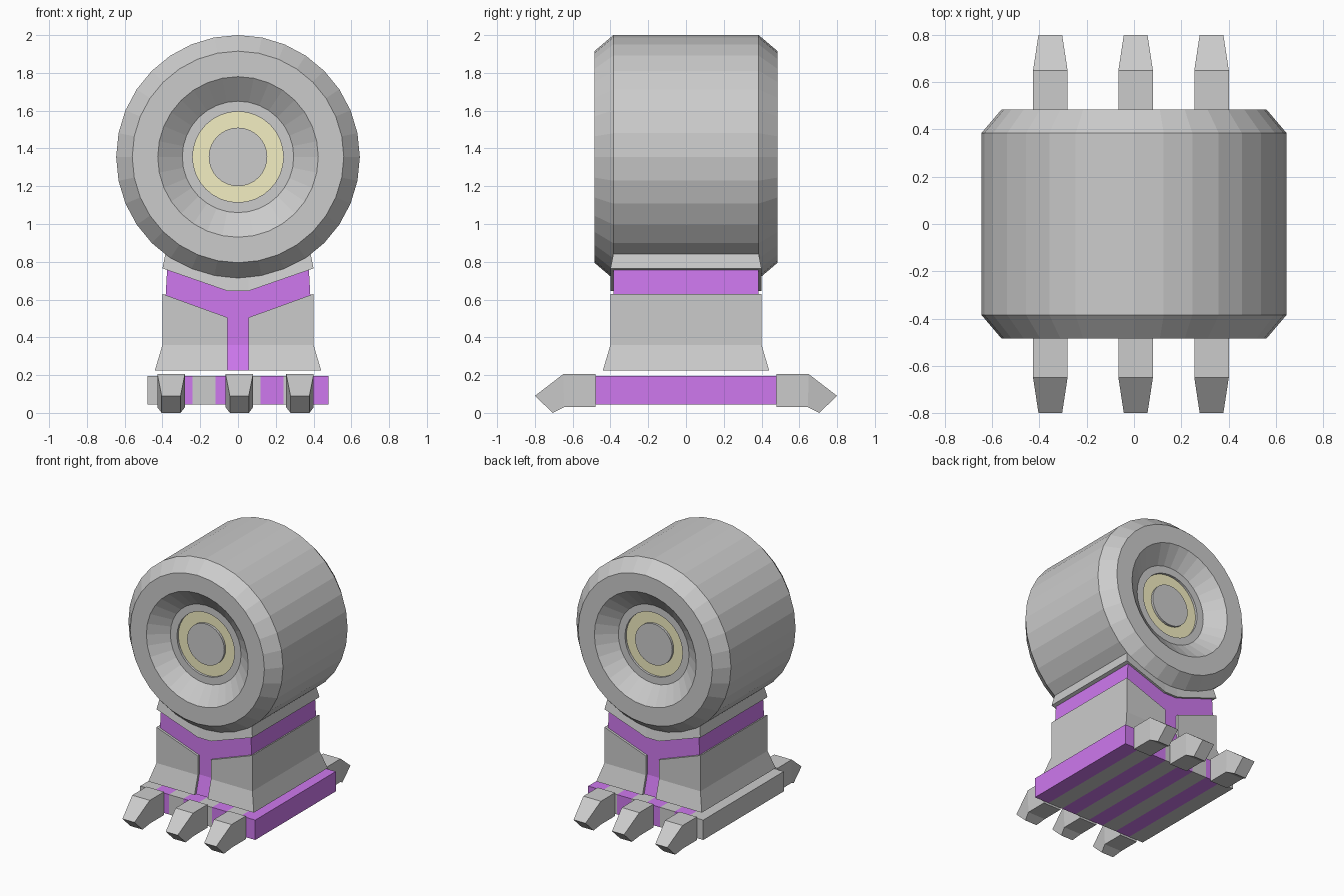
import bpy, bmesh, math

if "Cube" in bpy.data.objects:
    bpy.data.objects.remove(bpy.data.objects["Cube"])


def material(name, rgb):
    m = bpy.data.materials.new(name)
    m.diffuse_color = (*rgb, 1)
    m.use_nodes = True
    m.node_tree.nodes["Principled BSDF"].inputs["Base Color"].default_value = m.diffuse_color
    return m


PURPLE = material("purple", (0.62, 0.19, 0.86))
YELLOW = material("yellow", (0.90, 0.86, 0.54))


def finish(name, bm, mat=None):
    bmesh.ops.recalc_face_normals(bm, faces=bm.faces)
    mesh = bpy.data.meshes.new(name)
    bm.to_mesh(mesh)
    bm.free()
    if mat:
        mesh.materials.append(mat)
    ob = bpy.data.objects.new(name, mesh)
    bpy.context.collection.objects.link(ob)
    return ob


def loft(name, rings, mat=None):
    """Join successive rings of points with quads and cap both ends."""
    bm = bmesh.new()
    loops = [[bm.verts.new(p) for p in ring] for ring in rings]
    n = len(loops[0])
    for a, b in zip(loops, loops[1:]):
        for i in range(n):
            j = (i + 1) % n
            bm.faces.new((a[i], a[j], b[j], b[i]))
    bm.faces.new(loops[0])
    bm.faces.new(loops[-1])
    return finish(name, bm, mat)


def lathe(name, profile, mat=None, z=1.355, n=32):
    """Revolve (radius, y) points around the drum axis."""
    rings = [[(r * math.sin(2 * math.pi * i / n), y, z + r * math.cos(2 * math.pi * i / n))
              for i in range(n)] for r, y in profile]
    return loft(name, rings, mat)


def block(name, rows, mat=None, s=1):
    """Rows of (inner x, inner z, outer x, outer z, half depth), bottom to top."""
    return loft(name, [[(s * xa, -d, za), (s * xb, -d, zb), (s * xb, d, zb), (s * xa, d, za)]
                       for xa, za, xb, zb, d in rows], mat)


# drum with chamfered rims and dished ends
half = [(0.24, 0.36), (0.24, 0.385), (0.295, 0.385), (0.425, 0.485), (0.56, 0.485), (0.645, 0.385)]
lathe("drum", [(r, -y) for r, y in half] + half[::-1])

# hub on each end
for s, side in ((-1, "front"), (1, "back")):
    lathe(f"{side}_hub_ring", [(0.24, s * 0.35), (0.24, s * 0.368), (0.155, s * 0.368), (0.155, s * 0.35)], YELLOW)
    lathe(f"{side}_hub_cap", [(0.155, s * 0.35), (0.155, s * 0.385)])

# flared pedestal halves, V-shaped purple band and saddle above
for s, side in ((-1, "left"), (1, "right")):
    block(f"{side}_pedestal", [(0.055, 0.225, 0.44, 0.225, 0.44),
                               (0.055, 0.36, 0.40, 0.36, 0.40),
                               (0.055, 0.505, 0.40, 0.63, 0.40)], s=s)
    block(f"{side}_band", [(0.055, 0.50, 0.383, 0.62, 0.383),
                           (0.055, 0.645, 0.375, 0.765, 0.383)], PURPLE, s)
    block(f"{side}_saddle", [(0.055, 0.645, 0.40, 0.765, 0.40),
                             (0.055, 0.75, 0.385, 0.84, 0.385)], s=s)
block("saddle_middle", [(-0.055, 0.645, 0.055, 0.645, 0.40), (-0.055, 0.75, 0.055, 0.75, 0.385)])
block("pedestal_stem", [(-0.055, 0.225, 0.055, 0.225, 0.42),
                        (-0.055, 0.36, 0.055, 0.36, 0.383),
                        (-0.055, 0.645, 0.055, 0.645, 0.383)], PURPLE)

# striped base plate
for i in range(8):
    x = -0.48 + 0.12 * i
    block(f"base_stripe_{i + 1}", [(x, z, x + 0.12, z, 0.48) for z in (0.045, 0.195)],
          PURPLE if i % 2 else None)

# three pointed feet at front and back
for s, side in ((-1, "front"), (1, "back")):
    for i, x in enumerate((-0.354, 0.007, 0.328)):
        rows = [(0.48, 0.205, 0.48, 0.03, 0.073),
                (0.65, 0.205, 0.645, 0.03, 0.073),
                (0.80, 0.09, 0.705, 0.0, 0.05)]
        loft(f"{side}_foot_{i + 1}",
             [[(x - w, s * yt, zt), (x + w, s * yt, zt), (x + w, s * yb, zb), (x - w, s * yb, zb)]
              for yt, zt, yb, zb, w in rows])
